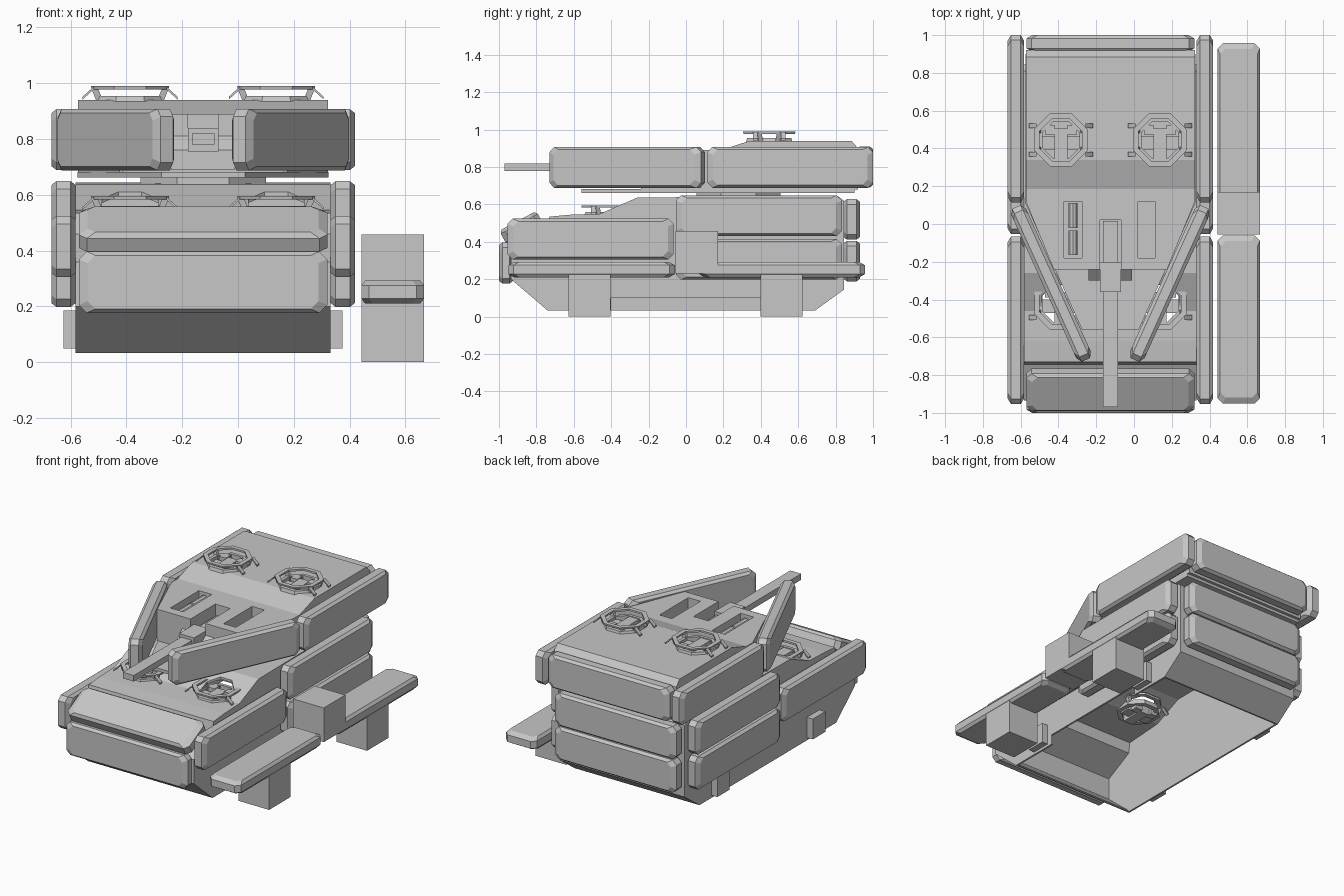
import bpy, bmesh, math
from mathutils import Matrix, Euler

if "Cube" in bpy.data.objects:
    bpy.data.objects.remove(bpy.data.objects["Cube"])

CX = -0.125  # centre line of the main vehicle
mat = bpy.data.materials.new("plain grey")
mat.diffuse_color = (0.57, 0.57, 0.57, 1)
mat.use_nodes = True
mat.node_tree.nodes["Principled BSDF"].inputs["Base Color"].default_value = mat.diffuse_color


def finish(bm, name, matrix=None):
    bmesh.ops.recalc_face_normals(bm, faces=bm.faces)
    me = bpy.data.meshes.new(name)
    bm.to_mesh(me)
    bm.free()
    if matrix is not None:
        me.transform(matrix)
    me.materials.append(mat)
    ob = bpy.data.objects.new(name, me)
    bpy.context.collection.objects.link(ob)
    return ob


def loft(name, rings, matrix=None, closed=False):
    """Solid through rings of points; closed=True joins last ring to first."""
    bm = bmesh.new()
    vs = [[bm.verts.new(p) for p in r] for r in rings]
    n = len(rings[0])
    for a, b in zip(vs, vs[1:] + ([vs[0]] if closed else [])):
        for i in range(n):
            bm.faces.new((a[i], a[(i + 1) % n], b[(i + 1) % n], b[i]))
    if not closed:
        bm.faces.new(vs[0])
        bm.faces.new(vs[-1])
    return finish(bm, name, matrix)


def box(name, x0, x1, y0, y1, z0, z1):
    r = [(x0, y0), (x1, y0), (x1, y1), (x0, y1)]
    return loft(name, [[(x, y, z) for x, y in r] for z in (z0, z1)])


def side_profile(name, pts, half):
    return loft(name, [[(CX + s * half, y, z) for y, z in pts] for s in (-1, 1)])


def plan(name, half_pts, z0, z1):
    pts = half_pts + [(-x, y) for x, y in reversed(half_pts)]
    return loft(name, [[(CX + x, y, z) for x, y in pts] for z in (z0, z1)])


def octagon(r, z, cx=0, cy=0):
    k = r / math.cos(math.pi / 8)
    return [(cx + k * math.cos(math.pi / 8 + i * math.pi / 4),
             cy + k * math.sin(math.pi / 8 + i * math.pi / 4), z) for i in range(8)]


def cut(ob, cutters):
    for c in cutters:
        m = ob.modifiers.new("cut", 'BOOLEAN')
        m.operation, m.solver, m.object = 'DIFFERENCE', 'EXACT', c
    bpy.context.view_layer.update()
    ev = ob.evaluated_get(bpy.context.evaluated_depsgraph_get())
    me = bpy.data.meshes.new_from_object(ev)
    ob.modifiers.clear()
    ob.data = me


def panel(name, loc, rot, length, height, t):
    """Armour block with cut corners; loc is the centre of its inner face."""
    def ring(w, inset, c=0.028):
        a, b = length / 2 - inset * 2.2, height / 2 - inset
        q = [(a, -b + c), (a, b - c), (a - c, b), (-a + c, b),
             (-a, b - c), (-a, -b + c), (-a + c, -b), (a - c, -b)]
        return [(u, -w, v) for u, v in q]
    rings = [ring(0, 0.014), ring(0.018, 0), ring(t - 0.018, 0), ring(t, 0.014)]
    m = Matrix.Translation(loc) @ Euler([math.radians(d) for d in rot]).to_matrix().to_4x4()
    return loft(name, rings, m)


def hatch(name, cx, cy, z):
    """Octagonal guard above a collar, with a cross-shaped lid inside."""
    loft(name + "_guard", [octagon(r, z + h, cx, cy) for r, h in
         ((0.112, 0.038), (0.138, 0.038), (0.14, 0.05), (0.112, 0.05))], closed=True)
    loft(name + "_collar", [octagon(r, z + h, cx, cy) for r, h in
         ((0.098, -0.02), (0.128, -0.02), (0.118, 0.015), (0.098, 0.015))], closed=True)
    # slanted legs and outer brackets
    low, high = octagon(0.11, 0), octagon(0.127, 0)
    for i in (0, 3, 4, 7):
        loft(f"{name}_leg_{i}", [[(cx + x + dx, cy + y + dy, h) for dx, dy in
             ((-.012, -.012), (.012, -.012), (.012, .012), (-.012, .012))]
             for x, y, h in ((*low[i][:2], z), (*high[i][:2], z + 0.042))])
    for sx in (-1, 1):
        for sy in (-1, 1):
            loft(f"{name}_bracket_{sx}_{sy}", [[(cx + sx * x, cy + sy * 0.075 + d, h + e)
                 for d, e in ((-.012, 0), (.012, 0), (.012, .01), (-.012, .01))]
                 for x, h in ((0.13, z + 0.038), (0.17, z + 0.002))])
    box(name + "_lid_bar", cx - 0.1, cx + 0.1, cy - 0.05, cy + 0.02, z - 0.03, z - 0.005)
    box(name + "_lid_stem", cx - 0.035, cx + 0.035, cy - 0.1, cy + 0.06, z - 0.04, z + 0.01)
    for s in (-1, 1):
        box(f"{name}_sight_{s}", cx + s * 0.06 - 0.025, cx + s * 0.06 + 0.025,
            cy + 0.03, cy + 0.08, z - 0.04, z + 0.015)


# hull shell, open underneath, right wall raised between the foot boxes
hull = side_profile("hull", [(-0.74, 0.033), (0.69, 0.033), (0.845, 0.145), (0.845, 0.62), (0.81, 0.645),
                             (-0.26, 0.637), (-0.46, 0.55), (-0.62, 0.545), (-0.73, 0.535),
                             (-0.745, 0.46), (-0.935, 0.36), (-0.935, 0.2)], 0.457)
cutters = [side_profile("hull_cavity_cutter", [(-0.73, -0.1), (0.68, -0.1), (0.68, 0.04), (0.832, 0.15),
                                               (0.832, 0.61), (0.8, 0.632), (-0.256, 0.624), (-0.456, 0.537),
                                               (-0.72, 0.52), (-0.73, 0.45), (-0.92, 0.35), (-0.92, 0.205),
                                               (-0.73, 0.04)], 0.445),
           box("hull_notch_cutter", 0.25, 0.5, -0.4, 0.4, -0.1, 0.1)]
HX = (CX - 0.262, CX + 0.262)
for hx in HX:
    cutters.append(loft("deck_hatch_cutter", [octagon(0.1, z, hx, -0.42) for z in (0.42, 0.7)]))
cut(hull, cutters)

# front and rear armour
panel("nose_armour", (CX, -0.925, 0.287), (0, 0, 0), 0.89, 0.22, 0.075)
panel("glacis_armour", (CX, -0.857, 0.433), (-62, 0, 0), 0.89, 0.225, 0.09)
for i, z in enumerate((0.297, 0.52)):
    panel(f"rear_armour_{i}", (CX, 0.842, z), (0, 0, 180), 0.89, 0.216, 0.088)
panel("turret_rear_armour", (CX, 0.912, 0.8), (0, 0, 180), 0.89, 0.22, 0.088)

# side armour, turret cheeks and axle blocks on both sides
for s, side in ((1, "right"), (-1, "left")):
    x = CX + s * 0.457
    for n, y, z in (("front", -0.51, 0.415), ("rear_low", 0.39, 0.307), ("rear_high", 0.39, 0.54),
                    ("turret", 0.557, 0.798)):
        panel(f"{side}_{n}_armour", (x, y, z), (0, 0, 90 * s), 0.888, 0.218, 0.087)
    panel(f"{side}_turret_cheek", (CX + s * 0.275, -0.297, 0.798), (0, 0, 65.6 * s), 0.89, 0.22, 0.085)
    for y in (-0.5, 0.5):
        a, b = sorted((x - s * 0.01, CX + s * 0.5))
        box(f"{side}_axle_block", a, b, y - 0.065, y + 0.065, 0.05, 0.185)

# deck and roof hatches
for side, hx in zip(("left", "right"), HX):
    hatch(side + "_deck_hatch", hx, -0.42, 0.545)
    hatch(side + "_roof_hatch", hx, 0.445, 0.94)

# turret ring and floor
loft("turret_ring", [octagon(0.225, z, CX, 0.28) for z in (0.635, 0.67)])
plan("turret_floor", [(0.45, 0.9), (0.45, 0.11), (0.15, -0.56)], 0.662, 0.682)

# turret body and raised roof, with slots and hatch holes
body = plan("turret_body", [(0.448, 0.92), (0.448, 0.12), (0.30, -0.24)], 0.68, 0.89)
roof = side_profile("turret_roof", [(0.17, 0.885), (0.34, 0.94), (0.885, 0.94), (0.92, 0.9), (0.92, 0.885)], 0.448)
holes = [loft("roof_hatch_cutter", [octagon(0.1, z, hx, 0.445) for z in (0.8, 1.1)]) for hx in HX]
slots = [box("left_slot_cutter", -0.37, -0.275, -0.18, 0.12, 0.8, 1),
         box("right_slot_cutter", 0.02, 0.11, -0.18, 0.12, 0.8, 1),
         box("gun_slot_cutter", CX - 0.055, CX + 0.055, -0.5, 0.02, 0.75, 1)]
cut(body, holes + slots)
cut(roof, holes)
for c in set(cutters + holes + slots):
    bpy.data.objects.remove(c)

# launch tubes in the left slot
for y in (0.045, -0.1):
    bm = bmesh.new()
    bmesh.ops.create_cone(bm, cap_ends=True, segments=10, radius1=0.026, radius2=0.026, depth=0.13)
    finish(bm, "launch_tube", Matrix.Translation((-0.323, y, 0.85)) @ Matrix.Rotation(math.pi / 2, 4, 'X'))

# gun and mantlet
box("gun_barrel", CX - 0.04, CX + 0.04, -0.97, 0.015, 0.78, 0.82)
box("gun_cradle", CX - 0.055, CX + 0.055, -0.36, -0.2, 0.755, 0.84)
side_profile("mantlet", [(-0.23, 0.69), (-0.23, 0.82), (-0.3, 0.76), (-0.3, 0.69)], 0.115)

# separate running-gear unit beside the hull
X0, X1 = 0.442, 0.667
for n, y0, y1 in (("front", -0.95, -0.06), ("rear", 0.07, 0.957)):
    panel(n + "_fender", ((X0 + X1) / 2, (y0 + y1) / 2, 0.21), (-90, 0, 90), y1 - y0, X1 - X0, 0.083)
box("middle_box", X0, X1, -0.055, 0.17, 0.23, 0.457)
for n, y in (("front", -0.515), ("rear", 0.51)):
    box(n + "_foot_box", X0, X1, y - 0.112, y + 0.112, 0, 0.225)
